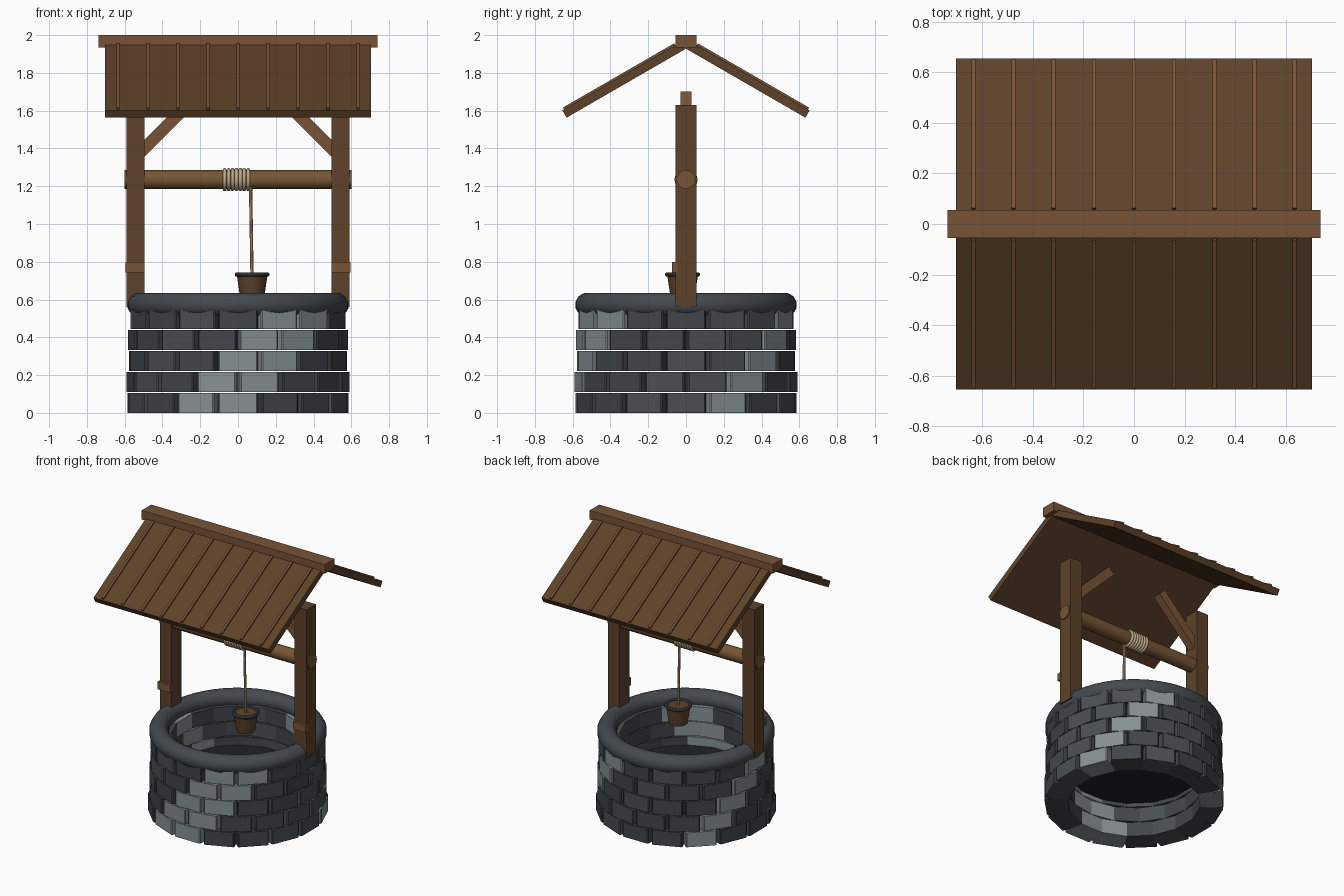
import bpy, bmesh
from math import radians, tan, cos, sin, pi
from mathutils import Vector, Matrix

if "Cube" in bpy.data.objects:
    bpy.data.objects.remove(bpy.data.objects["Cube"], do_unlink=True)


def material(name, color):
    m = bpy.data.materials.new(name)
    m.use_nodes = True
    rgba = (*color, 1)
    m.diffuse_color = rgba
    node = next(n for n in m.node_tree.nodes if n.type == 'BSDF_PRINCIPLED')
    node.inputs["Base Color"].default_value = rgba
    node.inputs["Roughness"].default_value = 0.8
    return m


stone_dark = material("dark stone", (.052, .06, .068))
stone_mid = material("medium stone", (.068, .078, .086))
stone_light = material("light stone", (.24, .28, .29))
rim_stone = material("rim stone", (.058, .068, .078))
water_mat = material("dark water", (.015, .016, .018))
wood_dark = material("dark wood", (.11, .055, .022))
wood_light = material("light wood", (.19, .088, .038))
wood_axle = material("axle wood", (.18, .093, .035))
rope_mat = material("rope", (.5, .39, .24))
iron = material("dark iron", (.025, .028, .034))


def finish(bm, name, *mats, smooth=False):
    bmesh.ops.recalc_face_normals(bm, faces=bm.faces)
    mesh = bpy.data.meshes.new(name)
    bm.to_mesh(mesh)
    bm.free()
    for m in mats:
        mesh.materials.append(m)
    ob = bpy.data.objects.new(name, mesh)
    bpy.context.collection.objects.link(ob)
    if smooth:
        bpy.ops.object.select_all(action='DESELECT')
        ob.select_set(True)
        bpy.context.view_layer.objects.active = ob
        bpy.ops.object.shade_smooth_by_angle(angle=radians(40))
    return ob


def add_box(bm, center, size, rot=Matrix()):
    mat = Matrix.Translation(center) @ rot @ Matrix.Diagonal((*size, 1))
    bmesh.ops.create_cube(bm, size=1, matrix=mat)


def box(name, center, size, mat, rot=Matrix()):
    bm = bmesh.new()
    add_box(bm, center, size, rot)
    return finish(bm, name, mat)


def rod(name, a, b, r1, r2, mat, sides=16):
    a, b = Vector(a), Vector(b)
    rot = (b - a).to_track_quat('Z', 'Y').to_matrix().to_4x4()
    bm = bmesh.new()
    bmesh.ops.create_cone(bm, cap_ends=True, segments=sides, radius1=r1, radius2=r2,
                          depth=(b - a).length,
                          matrix=Matrix.Translation((a + b) / 2) @ rot)
    return finish(bm, name, mat, smooth=True)


def add_torus(bm, center, major, minor, n_major, n_minor, rot=Matrix()):
    place = Matrix.Translation(center) @ rot
    rings = []
    for i in range(n_major):
        a = 2 * pi * i / n_major
        ring = []
        for j in range(n_minor):
            b = 2 * pi * (j + .5) / n_minor
            r = major + minor * cos(b)
            ring.append(bm.verts.new(place @ Vector((r * cos(a), r * sin(a), minor * sin(b)))))
        rings.append(ring)
    for i in range(n_major):
        p, q = rings[i], rings[(i + 1) % n_major]
        for j in range(n_minor):
            k = (j + 1) % n_minor
            bm.faces.new((p[j], q[j], q[k], p[k]))


# Stone wall: staggered courses of wedge blocks with notched outer joints
STONES = 16
step = 2 * pi / STONES
half = tan(step / 2)
inner, joint, face_half = .43, .53, .103
for row, outer in enumerate((.585, .582, .577, .575, .57)):
    bm = bmesh.new()
    for i in range(STONES):
        turn = Matrix.Rotation(step * (i + row / 2), 4, 'Z')
        right = [(inner, inner * half), (joint, joint * half),
                 (outer - .006, face_half), (outer, face_half - .006)]
        outline = right + [(x, -y) for x, y in reversed(right)]
        z = row * .111
        low = [bm.verts.new(turn @ Vector((x, y, z))) for x, y in outline]
        high = [bm.verts.new(turn @ Vector((x, y, z + .105))) for x, y in outline]
        faces = [bm.faces.new(low), bm.faces.new(high)]
        for k in range(len(low)):
            n = (k + 1) % len(low)
            faces.append(bm.faces.new((low[k], low[n], high[n], high[k])))
        shade = 2 if i in (1, 6, 11, 12) else int(i % 3 == 0)
        for f in faces:
            f.material_index = shade
    finish(bm, f"stone_course_{row + 1}", stone_dark, stone_mid, stone_light)

# Rounded rim and water inside
bm = bmesh.new()
add_torus(bm, (0, 0, .572), .522, .065, 48, 12)
rim = finish(bm, "stone_rim", rim_stone)
for p in rim.data.polygons:
    p.use_smooth = True
rod("water", (0, 0, .25), (0, 0, .265), .437, .437, water_mat, 32)

# Posts, plaques and diagonal braces on both sides
for s, side in ((1, "left"), (-1, "right")):
    box(f"{side}_post", (s * .543, 0, 1.095), (.096, .11, 1.07), wood_dark)
    box(f"{side}_post_plaque", (s * .545, -.06, .772), (.1, .03, .055), wood_light)
    low, high = Vector((s * .525, 0, 1.372)), Vector((s * .218, 0, 1.679))
    box(f"{side}_brace", (low + high) / 2, ((high - low).length, .06, .064),
        wood_light, Matrix.Rotation(s * radians(45), 4, 'Y'))

# Roof slabs with battens
pitch = radians(30)
for s, side in ((1, "back"), (-1, "front")):
    down = Vector((0, s * cos(pitch), -sin(pitch)))
    up = Vector((0, s * sin(pitch), cos(pitch)))
    apex = Vector((0, 0, 1.928))
    rot = Matrix.Rotation(-s * pitch, 4, 'X')
    box(f"{side}_roof", apex + down * .365 + up * .0225, (1.41, .73, .045), wood_dark, rot)
    bm = bmesh.new()
    for i in range(-4, 5):
        center = apex + down * .38 + up * .049 + Vector((i * .159, 0, 0))
        add_box(bm, center, (.016, .68, .014), rot)
    finish(bm, f"{side}_roof_battens", wood_light)
box("ridge_beam", (0, 0, 1.967), (1.475, .11, .066), wood_light)

# Axle with wound rope
AXLE_Z = 1.235
rod("axle", (-.6, 0, AXLE_Z), (.6, 0, AXLE_Z), .05, .05, wood_axle)
bm = bmesh.new()
for i in range(7):
    add_torus(bm, (-.07 + i * .0207, 0, AXLE_Z), .051, .0105, 24, 8,
              Matrix.Rotation(pi / 2, 4, 'Y'))
coil = finish(bm, "rope_coil", rope_mat)
for p in coil.data.polygons:
    p.use_smooth = True
rod("hanging_rope", (.066, -.02, AXLE_Z), (.074, -.018, .735), .009, .009, rope_mat, 8)

# Bucket
rod("bucket", (.075, -.018, .605), (.075, -.018, .735), .063, .082, wood_dark)
bm = bmesh.new()
add_torus(bm, (.075, -.018, .733), .081, .012, 24, 8)
band = finish(bm, "bucket_band", iron)
for p in band.data.polygons:
    p.use_smooth = True
